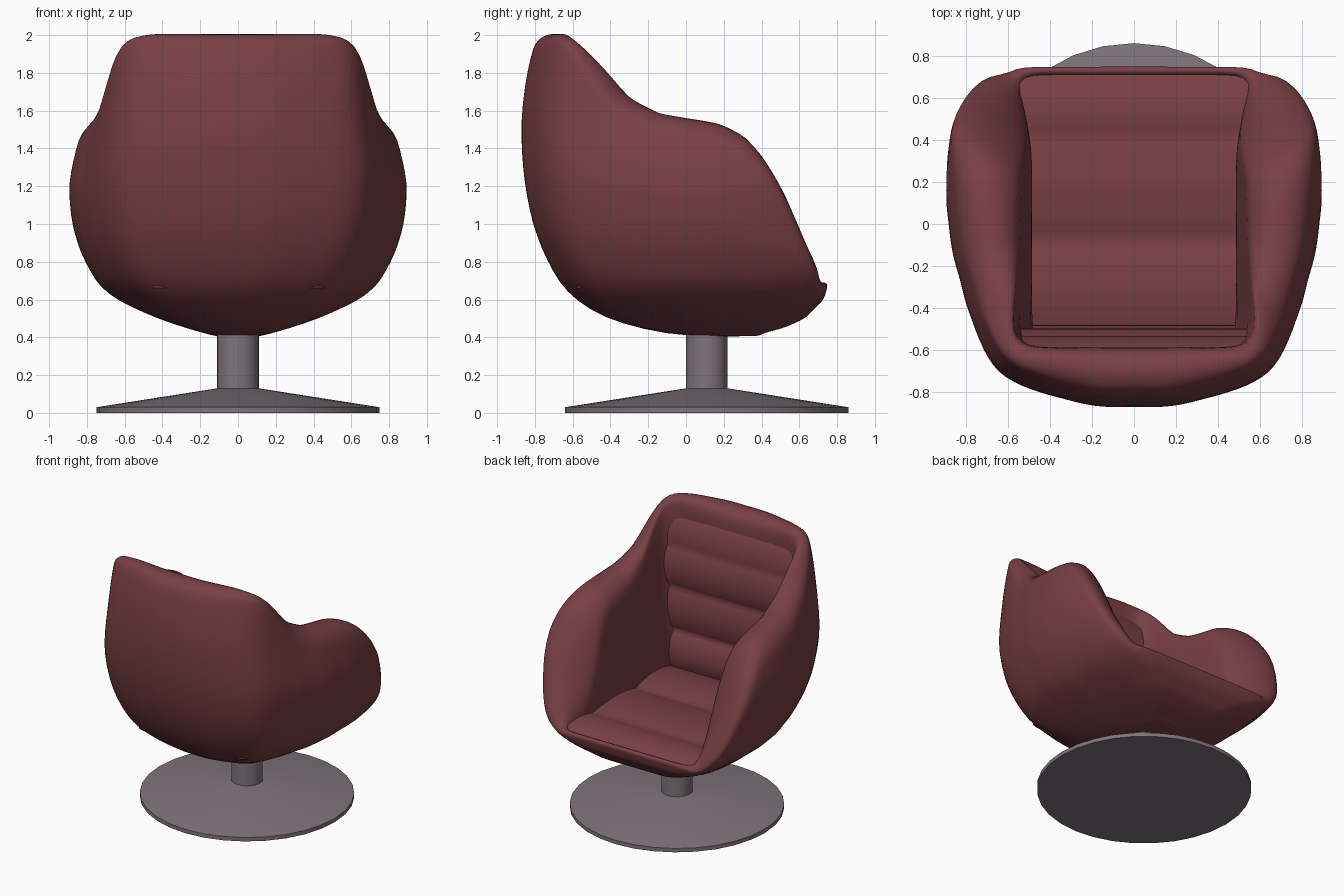
import bpy, bmesh, math

if "Cube" in bpy.data.objects:
    bpy.data.objects.remove(bpy.data.objects["Cube"])

def material(name, rgb):
    m = bpy.data.materials.new(name)
    m.diffuse_color = (*rgb, 1)
    m.use_nodes = True
    m.node_tree.nodes["Principled BSDF"].inputs["Base Color"].default_value = m.diffuse_color
    return m

RED = material("maroon leather", (0.19, 0.050, 0.059))
GREY = material("grey metal", (0.21, 0.175, 0.195))

def make(name, rings, mat, angle, closed=True, relax=0, relax_rows=0):
    """Skin a list of equal-length rings; closed rings get end caps."""
    bm = bmesh.new()
    rows = [[bm.verts.new(p) for p in r] for r in rings]
    n = len(rows[0])
    for a, b in zip(rows, rows[1:]):
        for i in range(n if closed else n - 1):
            j = (i + 1) % n
            bm.faces.new((a[i], a[j], b[j], b[i]))
    if closed:
        for row in (rows[0], rows[-1]):
            bmesh.ops.poke(bm, faces=[bm.faces.new(row)])
    soft = [v for r in rows[:relax_rows] for v in r]
    for _ in range(relax):
        bmesh.ops.smooth_vert(bm, verts=soft, factor=0.5,
                              use_axis_x=True, use_axis_y=True, use_axis_z=True)
    bmesh.ops.recalc_face_normals(bm, faces=bm.faces)
    me = bpy.data.meshes.new(name)
    bm.to_mesh(me)
    bm.free()
    ob = bpy.data.objects.new(name, me)
    bpy.context.collection.objects.link(ob)
    me.materials.append(mat)
    bpy.ops.object.select_all(action='DESELECT')
    ob.select_set(True)
    bpy.context.view_layer.objects.active = ob
    bpy.ops.object.shade_smooth_by_angle(angle=math.radians(angle))
    return ob

def lookup(table, v):
    """Linear interpolation in rows sorted by their first value."""
    if v <= table[0][0]:
        return table[0][1:]
    for a, b in zip(table, table[1:]):
        if v <= b[0]:
            t = (v - a[0]) / (b[0] - a[0])
            return tuple(p + (q - p) * t for p, q in zip(a[1:], b[1:]))
    return table[-1][1:]

def clamp01(v):
    return min(max(v, 0), 1)

def half_width(y, z):
    """Distance from the centre to the inner face of an arm."""
    return 0.485 + 0.1 * max(0, z - 0.9) + 0.11 * clamp01((y - 0.25) / 0.5) ** 2

# pedestal: flat cone and column
def lathe(name, profile):
    make(name, [[(r * math.sin(math.tau * i / 32), 0.11 + r * math.cos(math.tau * i / 32), z)
                 for i in range(32)] for r, z in profile], GREY, 30)

lathe("base_disc", [(0.75, 0), (0.75, 0.03), (0.11, 0.13)])
lathe("column", [(0.11, 0.1), (0.11, 0.52)])

# shell: height, half width, back y, front y of the outer sections
SECTIONS = [(0.40, .10, 0, .36), (0.45, .28, -.27, .54), (0.50, .43, -.43, .65),
            (0.60, .65, -.59, .78), (0.68, .745, -.665, .90), (0.85, .835, -.755, 1.05),
            (1.00, .88, -.81, 1.05), (1.20, .90, -.85, 1.05), (1.35, .87, -.865, 1.05),
            (1.55, .81, -.87, 1.05), (1.80, .765, -.84, 1.05), (2.00, .75, -.78, 1.05)]
# furthest front point for each height near the lip
LIP = [(.42, .40), (.45, .52), (.5, .63), (.6, .73), (.68, .752)]
# plan of the back: angle from straight back, radius low down, radius at the top
BACK = [(0, 1, 1), (23, 1.035, 1.05), (35, 1.09, 1.11), (41, 1.105, 1.155), (47, 1.08, 1.15),
        (55, 1.04, 1.10), (67, 1.0, 1.03), (84, .99, 1), (90, 1, 1)]
# rim height against depth, as seen from the side
RIM = [(-.66, 2.01), (-.58, 1.96), (-.47, 1.85), (-.33, 1.68), (-.15, 1.59), (0, 1.565),
       (.2, 1.535), (.36, 1.47), (.47, 1.35), (.56, 1.20), (.62, 1.06), (.69, .88), (.745, .69)]
CY = 0.1

def outer(a, z):
    w, back, front = lookup(SECTIONS, z)
    c, s = math.cos(a), math.sin(a)
    if s > 0:
        d = front - CY
        n = 2.7 + 1.5 * clamp01((0.95 - z) / 0.3)
        r = (abs(c / w) ** n + abs(s / d) ** n) ** (-1 / n)
        r = min(r, (lookup(LIP, z)[0] - CY) / s)
    else:
        d = CY - back
        low, high = lookup(BACK, math.degrees(math.atan2(abs(c) / w, -s / d)))
        t = clamp01((z - 1.1) / 0.7)
        r = (low + (high - low) * t) / math.hypot(c / w, s / d)
    return c * r, CY + s * r

def inner(a, z):
    c, s = math.cos(a), math.sin(a)
    d = 0.61 if s > 0 else 0.685
    y = CY
    for _ in range(4):
        r = (abs(c / half_width(y, z)) ** 14 + abs(s / d) ** 14) ** (-1 / 14)
        y = CY + s * r
    return c * r, y

def column_points(a):
    """One strip from the underside over the rim and down to the seat."""
    top = 1.5
    for _ in range(60):
        z = max(top - 0.12, 0.68)
        (ox, oy), (ix, iy) = outer(a, z), inner(a, z)
        y = oy if math.sin(a) > 0 else (oy + iy) / 2
        top += 0.25 * (lookup(RIM, y)[0] - top)
    h = min(0.16, 0.45 * math.hypot(ox - ix, oy - iy))
    z1 = top - h
    pts = []
    for k in range(24):
        z = 0.405 + (z1 - 0.405) * (k / 24) ** 1.5
        pts.append((*outer(a, z), z))
    (ox, oy), (ix, iy) = outer(a, z1), inner(a, z1)
    for k in range(13):
        f = math.pi * k / 12
        t = (1 - math.cos(f)) / 2
        pts.append((ox + (ix - ox) * t, oy + (iy - oy) * t, z1 + h * math.sin(f)))
    floor = min(0.66, z1 - 0.02)
    for k in range(1, 13):
        z = z1 + (floor - z1) * k / 12
        pts.append((*inner(a, z), z))
    return pts

strips = [column_points(math.tau * (i + 0.5) / 144) for i in range(144)]
make("shell", list(zip(*strips)), RED, 80, relax=4, relax_rows=40)

# quilted pad: puffed rolls between creases, running up the seat and back
CREASES = [(.728, .655), (.43, .715), (-.08, .715), (-.50, .73),
           (-.535, 1.0), (-.53, 1.33), (-.535, 1.64), (-.65, 1.93)]
profile = []
for (y0, z0), (y1, z1) in zip(CREASES, CREASES[1:]):
    length = math.hypot(y1 - y0, z1 - z0)
    ny, nz = (z1 - z0) / length, -(y1 - y0) / length
    for k in range(12):
        t = k / 12
        puff = 0.035 * math.sin(math.pi * t) ** 0.8
        profile.append((y0 + (y1 - y0) * t + ny * puff, z0 + (z1 - z0) * t + nz * puff))
profile.append(CREASES[-1])
pad_rings = []
for u in range(-8, 9):
    pad_rings.append([(u / 8 * (half_width(y, z) + 0.03 - 0.15 * max(0, z - 1.5)
                                - 0.07 * clamp01((y - 0.6) / 0.13)), y, z)
                      for y, z in profile])
make("quilted_pad", pad_rings, RED, 60, closed=False)
